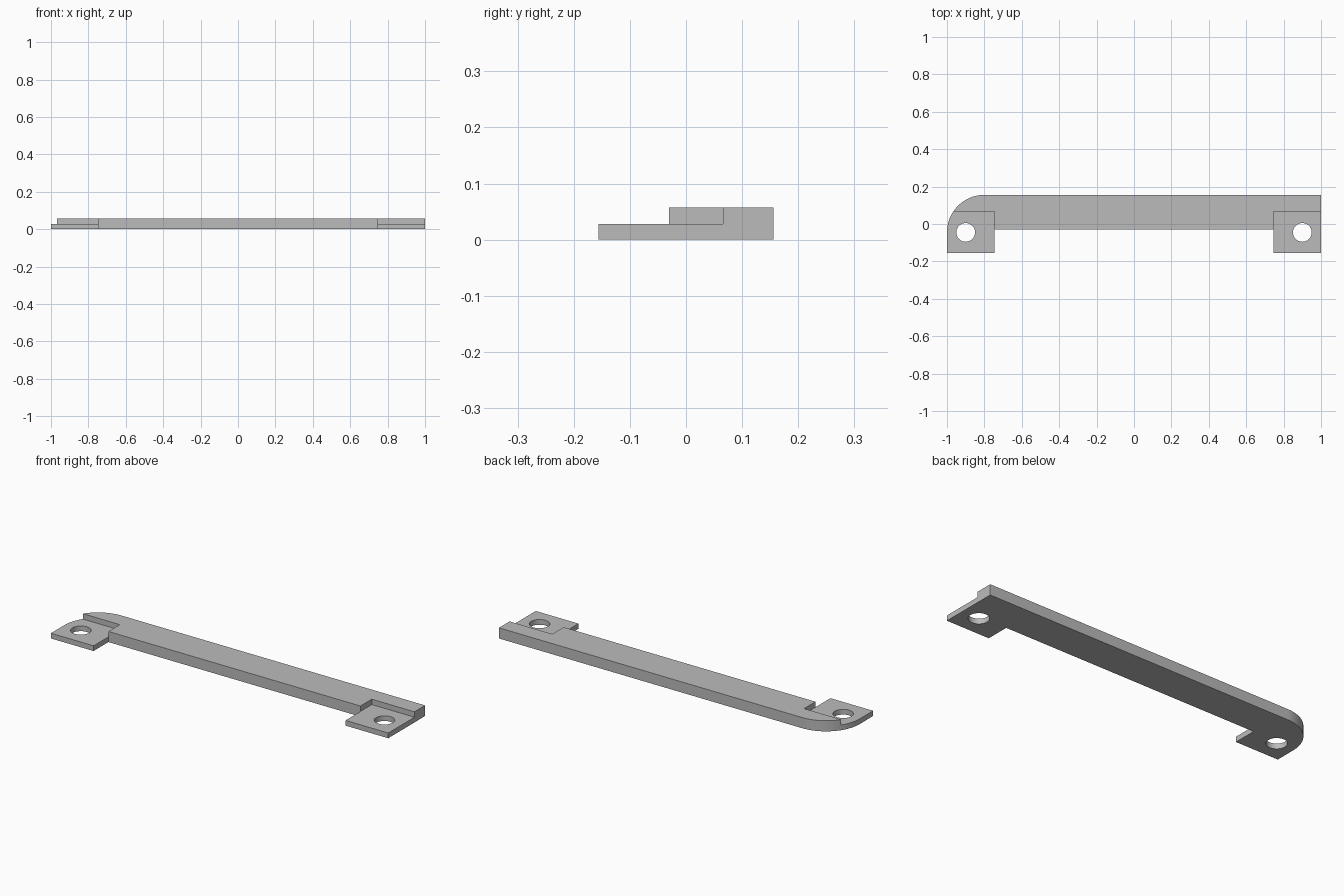
import bpy, bmesh, math

if "Cube" in bpy.data.objects:
    bpy.data.objects.remove(bpy.data.objects["Cube"])

H, STEP = 0.057, 0.028          # full height, tab height
TAB_X, TAB_Y, BAR_Y, D = 0.747, 0.066, -0.03, 0.156
HOLE_X, HOLE_Y, HOLE_R = 0.9, -0.045, 0.05
R = D - HOLE_Y                  # corner rounding radius

grey = bpy.data.materials.new("grey")
grey.diffuse_color = (0.5, 0.5, 0.5, 1)
grey.use_nodes = True
grey.node_tree.nodes["Principled BSDF"].inputs["Base Color"].default_value = grey.diffuse_color


def prism(name, outline, z0, z1):
    """Solid from a counter-clockwise outline."""
    bm = bmesh.new()
    bottom = bm.faces.new([bm.verts.new((x, y, z0)) for x, y in outline])
    ext = bmesh.ops.extrude_face_region(bm, geom=[bottom], use_keep_orig=True)
    for v in ext["geom"]:
        if isinstance(v, bmesh.types.BMVert):
            v.co.z = z1
    bmesh.ops.recalc_face_normals(bm, faces=bm.faces)
    me = bpy.data.meshes.new(name)
    bm.to_mesh(me)
    bm.free()
    ob = bpy.data.objects.new(name, me)
    bpy.context.collection.objects.link(ob)
    return ob


def arc(cx, cy, r, a0, a1, n):
    return [(cx + r * math.cos(math.radians(a0 + (a1 - a0) * i / n)),
             cy + r * math.sin(math.radians(a0 + (a1 - a0) * i / n))) for i in range(n + 1)]


# Handle bar with two mounting tabs and one rounded back corner
outline = [(-1, -D), (-TAB_X, -D), (-TAB_X, BAR_Y), (TAB_X, BAR_Y),
           (TAB_X, -D), (1, -D), (1, D)]
outline += arc(-1 + R, HOLE_Y, R, 90, 180, 24)
bar = prism("mounting_bar", outline, 0, H)
bar.data.materials.append(grey)

# Cut the tabs down to half height and drill the screw holes
cutters = []
for s, side in ((-1, "left"), (1, "right")):
    x0, x1 = sorted((s * TAB_X, s * 1.1))
    cutters.append(prism(side + "_tab_cutter",
                         [(x0, -0.3), (x1, -0.3), (x1, TAB_Y), (x0, TAB_Y)], STEP, 0.2))
    cutters.append(prism(side + "_hole_cutter",
                         arc(s * HOLE_X, HOLE_Y, HOLE_R, 0, 360, 48)[:-1], -0.1, 0.1))

bpy.context.view_layer.objects.active = bar
bar.select_set(True)
for c in cutters:
    c.hide_render = True
    mod = bar.modifiers.new(c.name, "BOOLEAN")
    mod.operation, mod.solver, mod.object = "DIFFERENCE", "EXACT", c
    bpy.ops.object.modifier_apply(modifier=mod.name)
for c in cutters:
    bpy.data.objects.remove(c)

bpy.ops.object.select_all(action="DESELECT")
bar.select_set(True)
bpy.ops.object.shade_smooth_by_angle(angle=math.radians(30))
